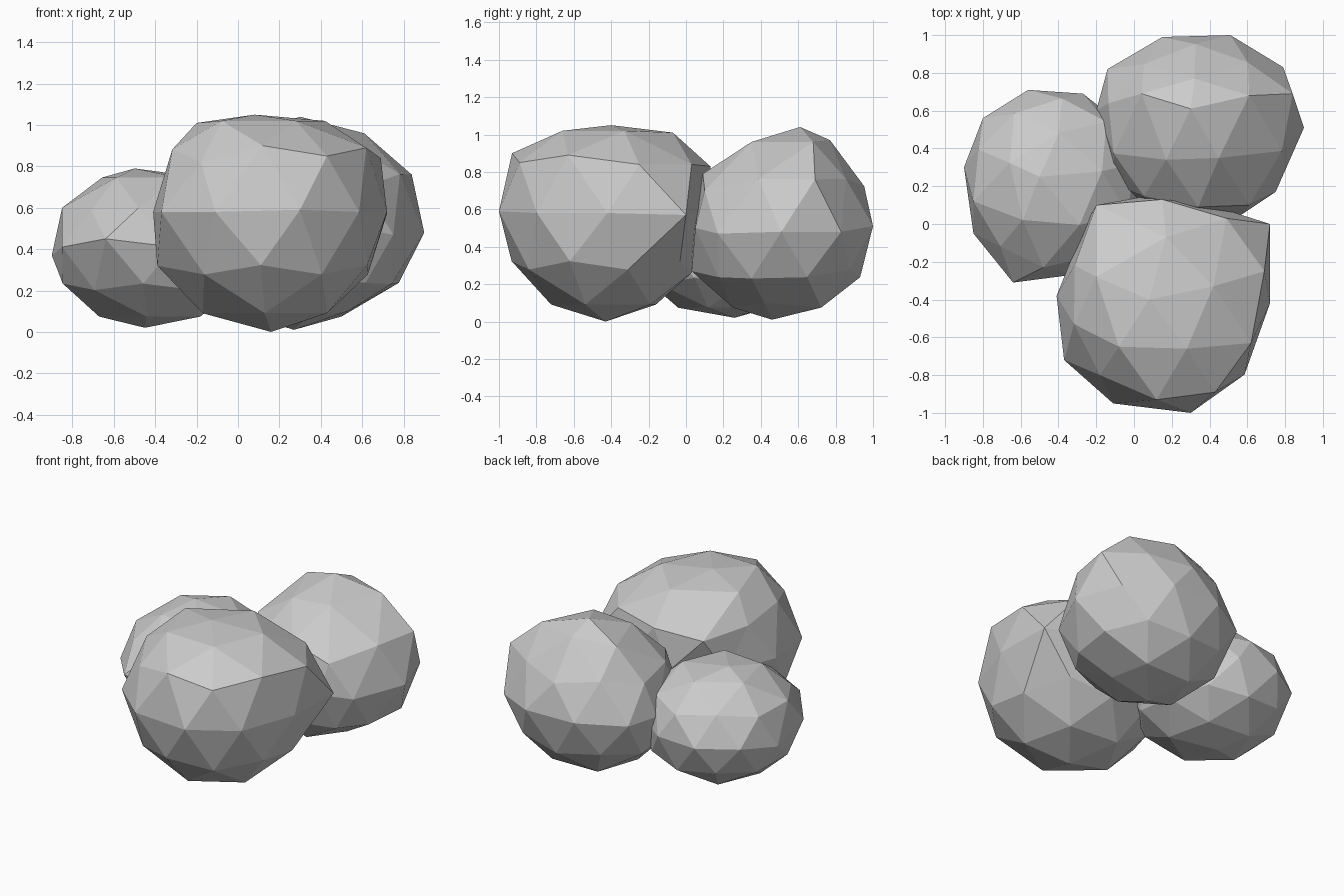
import bpy, bmesh, math
from mathutils import Vector, Matrix


def boulder(name, centre, radii, turn, pulls):
    """Low-poly ball, stretched and turned, with some corners pulled to new places."""
    bm = bmesh.new()
    bmesh.ops.create_icosphere(bm, subdivisions=2, radius=1.0)
    rot = Matrix.Rotation(math.radians(turn), 4, 'Z')
    c = Vector(centre)
    for v in bm.verts:
        p = rot @ v.co.normalized()
        v.co = Vector((p.x * radii[0], p.y * radii[1], p.z * radii[2])) + c
    free = list(bm.verts)
    for target in pulls:
        t = Vector(target)
        v = min(free, key=lambda w: (w.co - t).length)
        v.co = t
        free.remove(v)
    bmesh.ops.recalc_face_normals(bm, faces=bm.faces)
    mesh = bpy.data.meshes.new(name)
    bm.to_mesh(mesh)
    bm.free()
    obj = bpy.data.objects.new(name, mesh)
    bpy.context.collection.objects.link(obj)
    return obj


# Large front boulder with a flattened top
boulder("front_boulder", (0.155, -0.42, 0.58), (0.57, 0.575, 0.575), 13, [
    (0.08, -0.40, 1.05), (0.16, -0.43, 0.0),
    (0.42, -0.33, 1.02), (0.17, -0.07, 1.01), (-0.20, -0.28, 1.01),
    (-0.08, -0.65, 1.02), (0.28, -0.66, 1.02),
    (0.43, -0.89, 0.85), (0.12, -0.93, 0.90), (0.62, -0.63, 0.89),
    (0.69, -0.25, 0.84), (-0.18, -0.80, 0.82),
    (0.49, 0.03, 0.84), (0.15, 0.13, 0.83), (-0.20, 0.10, 0.82),
    (0.72, 0.00, 0.57), (0.72, -0.42, 0.58), (0.30, -1.00, 0.59),
    (-0.11, -0.95, 0.58), (-0.37, -0.72, 0.58), (-0.41, -0.38, 0.58),
    (-0.39, -0.47, 0.32), (-0.17, -0.46, 0.09), (0.20, 0.03, 0.26),
])

# Back boulder, its top leaning backwards
boulder("back_boulder", (0.335, 0.51, 0.50), (0.55, 0.495, 0.50), 19, [
    (0.30, 0.61, 1.04), (0.27, 0.46, 0.01),
    (0.04, 0.69, 0.95), (0.61, 0.68, 0.96), (0.32, 0.77, 0.97),
    (0.45, 0.35, 0.96), (0.17, 0.34, 0.94),
    (0.84, 0.69, 0.76), (0.34, 0.09, 0.79), (0.61, 0.10, 0.70),
    (0.90, 0.51, 0.48), (0.79, 0.83, 0.48), (0.51, 1.00, 0.51),
    (0.15, 0.99, 0.51), (-0.14, 0.82, 0.50), (-0.20, 0.60, 0.50),
    (0.75, 0.17, 0.47), (0.57, 0.05, 0.50),
    (0.53, 0.42, 0.10), (0.74, 0.35, 0.23), (0.34, 0.03, 0.27),
])

# Small left boulder
boulder("left_boulder", (-0.42, 0.22, 0.41), (0.49, 0.50, 0.395), 13, [
    (-0.50, 0.25, 0.79), (-0.45, 0.26, 0.02),
    (-0.90, 0.30, 0.37), (-0.85, -0.05, 0.41), (-0.64, -0.31, 0.45),
    (-0.80, 0.56, 0.42), (-0.56, 0.71, 0.42), (-0.27, 0.69, 0.42),
    (-0.85, 0.12, 0.60), (-0.48, -0.23, 0.60),
])
